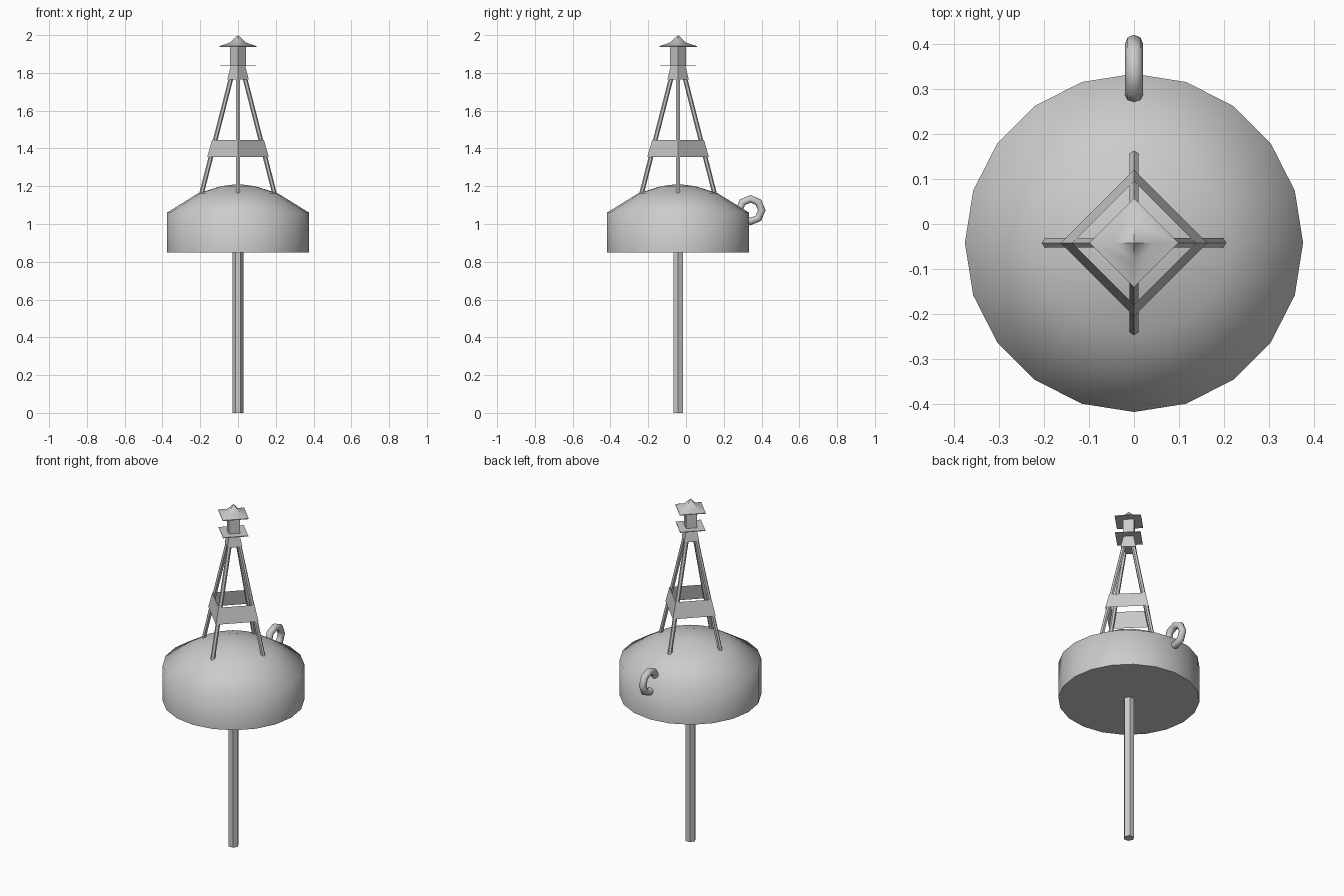
import bpy
import math
from mathutils import Vector

cube = bpy.data.objects.get("Cube")
if cube:
    bpy.data.objects.remove(cube, do_unlink=True)

AXIS_Y = -0.042

grey = bpy.data.materials.new("light_grey")
grey.use_nodes = True
COLOUR = (0.6, 0.6, 0.6, 1)
grey.diffuse_color = COLOUR
grey.node_tree.nodes["Principled BSDF"].inputs["Base Color"].default_value = COLOUR


def finish(obj, name, smooth=None):
    obj.name = name
    obj.data.materials.append(grey)
    if smooth:
        bpy.ops.object.select_all(action="DESELECT")
        obj.select_set(True)
        bpy.context.view_layer.objects.active = obj
        bpy.ops.object.shade_smooth_by_angle(angle=math.radians(smooth))
    return obj


def lathe(name, profile, sides, smooth=None, caps=True):
    """Turn (radius, height) points round the buoy axis; radius 0 makes a tip."""
    verts, faces, rings = [], [], []
    for r, z in profile:
        count = sides if r > 0 else 1
        rings.append([len(verts) + i for i in range(count)])
        for i in range(count):
            a = math.tau * i / sides
            verts.append((r * math.cos(a), AXIS_Y + r * math.sin(a), z))
    for low, high in zip(rings, rings[1:]):
        for i in range(sides):
            j = (i + 1) % sides
            if len(high) == 1:
                faces.append((low[i], low[j], high[0]))
            else:
                faces.append((low[i], low[j], high[j], high[i]))
    if caps:
        faces.append(rings[0][::-1])
        if len(rings[-1]) > 1:
            faces.append(rings[-1])
    mesh = bpy.data.meshes.new(name)
    mesh.from_pydata(verts, [], faces)
    obj = bpy.data.objects.new(name, mesh)
    bpy.context.collection.objects.link(obj)
    return finish(obj, name, smooth)


def rod(name, start, end, radius, sides):
    start, end = Vector(start), Vector(end)
    span = end - start
    bpy.ops.mesh.primitive_cylinder_add(
        vertices=sides, radius=radius, depth=span.length, location=(start + end) / 2,
        rotation=span.to_track_quat("Z", "Y").to_euler())
    return finish(bpy.context.object, name, 50)


# Float and the long pole beneath it
lathe("float_hull", [(0.376, 0.85), (0.376, 1.06), (0.21, 1.163), (0.09, 1.2), (0, 1.212)],
      20, smooth=60)
lathe("counterweight_pole", [(0.029, 0), (0.029, 0.86)], 6)

# Four leaning tower legs
for i, side in enumerate(("left", "back", "right", "front")):
    a = math.tau * i / 4
    foot, head = [(r * math.cos(a), AXIS_Y + r * math.sin(a), z)
                  for r, z in ((0.196, 1.15), (0.036, 1.775))]
    rod("tower_leg_" + side, foot, head, 0.012, 6)

# Sloping panel band round the tower
lathe("tower_panels", [(0.163, 1.355), (0.137, 1.445)], 4, caps=False)

# Lantern: flared base, gallery plate, post and peaked roof
lathe("lantern_base", [(0.057, 1.765), (0.038, 1.838)], 4)
lathe("lantern_gallery", [(0.096, 1.836), (0.096, 1.84)], 4)
lathe("lantern_post", [(0.042, 1.84), (0.042, 1.945)], 4)
lathe("lantern_roof", [(0.099, 1.938), (0.099, 1.942), (0.043, 1.96), (0, 2.0)], 4, smooth=40)

# Lifting ring on the back shoulder of the float
bpy.ops.mesh.primitive_torus_add(
    major_segments=8, minor_segments=8, major_radius=0.06, minor_radius=0.02,
    location=(0, 0.341, 1.073), rotation=(0, math.radians(90), 0))
finish(bpy.context.object, "lifting_ring", 60)
